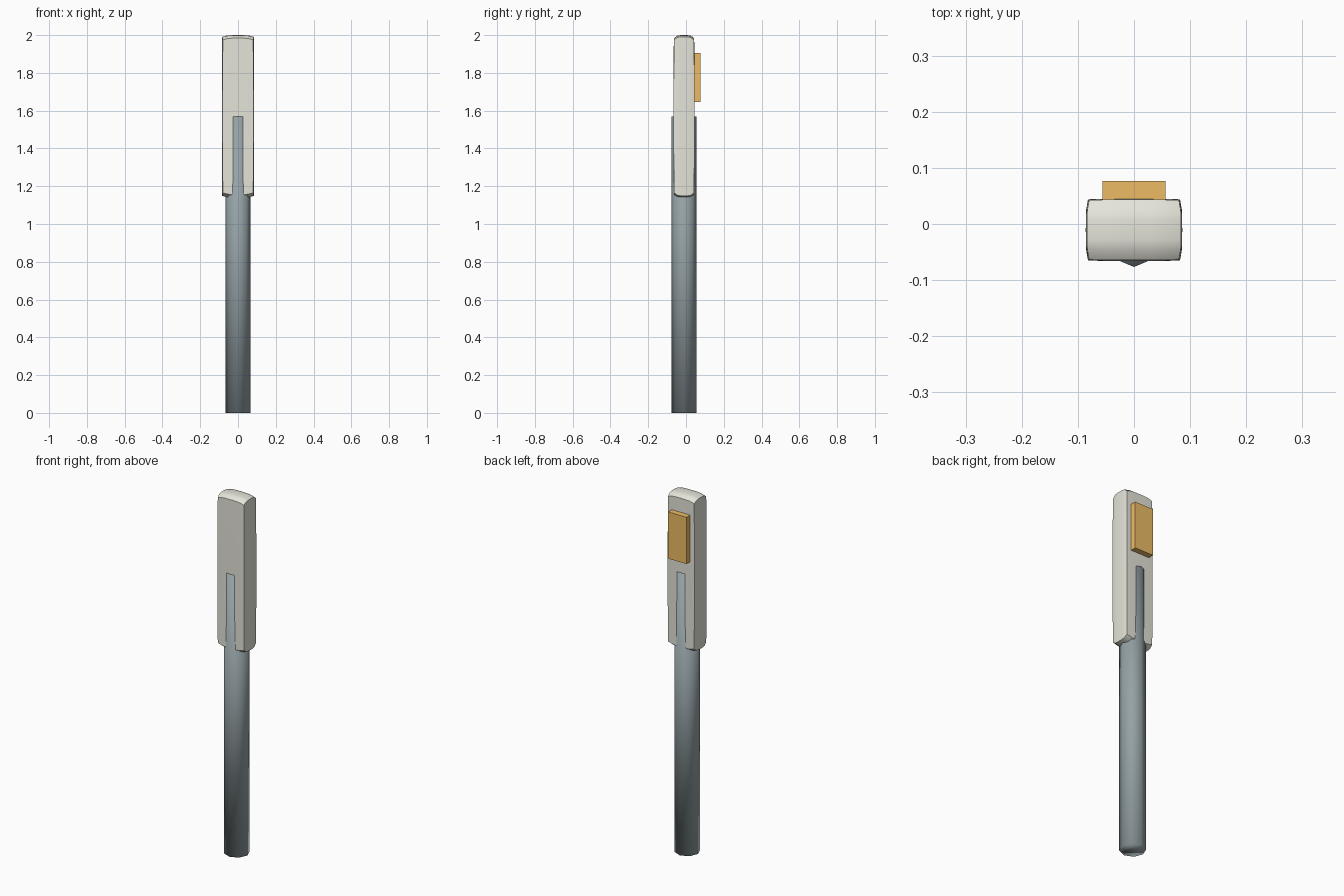
import bpy, bmesh, math
from mathutils import Matrix

if "Cube" in bpy.data.objects:
    bpy.data.objects.remove(bpy.data.objects["Cube"])

AXIS_Y = -0.0105  # centre line of shaft and casing


def add_object(name, bm, color):
    me = bpy.data.meshes.new(name)
    bmesh.ops.recalc_face_normals(bm, faces=bm.faces)
    bm.to_mesh(me)
    bm.free()
    ob = bpy.data.objects.new(name, me)
    bpy.context.collection.objects.link(ob)
    mat = bpy.data.materials.new(name + "_material")
    mat.diffuse_color = color
    mat.use_nodes = True
    mat.node_tree.nodes["Principled BSDF"].inputs["Base Color"].default_value = mat.diffuse_color
    me.materials.append(mat)
    return ob


def smooth(ob, angle):
    bpy.ops.object.select_all(action='DESELECT')
    ob.select_set(True)
    bpy.context.view_layer.objects.active = ob
    bpy.ops.object.shade_smooth_by_angle(angle=math.radians(angle))


# Eight-sided shaft with one edge facing forward, running up into the casing
bm = bmesh.new()
bmesh.ops.create_cone(bm, cap_ends=True, segments=8, radius1=0.066,
                      radius2=0.066, depth=1.57,
                      matrix=Matrix.Translation((0, AXIS_Y, 0.785)))
shaft = add_object("shaft", bm, (0.30, 0.36, 0.38, 1))
for p in shaft.data.polygons:
    p.use_smooth = True

# Casing: subdivided box whose faces all bulge gently outwards
bm = bmesh.new()
bmesh.ops.create_cube(bm, size=2)
bmesh.ops.subdivide_edges(bm, edges=bm.edges[:], cuts=5, use_grid_fill=True)


def bulge(t):
    return 1 - t ** 4


for v in bm.verts:
    x, y, z = v.co
    v.co.x = x * (0.080 + 0.002 * bulge(z) + 0.004 * bulge(y))
    v.co.y = AXIS_Y + y * (0.053 + 0.0015 * bulge(z) + 0.001 * bulge(x))
    v.co.z = 1.57 + z * (0.405 + 0.009 * bulge(x) + 0.016 * bulge(y))
casing = add_object("casing", bm, (0.78, 0.78, 0.70, 1))
smooth(casing, 40)

# Flat orange plate on the back of the casing
bm = bmesh.new()
bmesh.ops.create_cube(bm, size=1)
bmesh.ops.scale(bm, vec=(0.113, 0.036, 0.26), verts=bm.verts)
bmesh.ops.translate(bm, vec=(0, 0.0585, 1.776), verts=bm.verts)
add_object("back_plate", bm, (0.85, 0.50, 0.13, 1))
